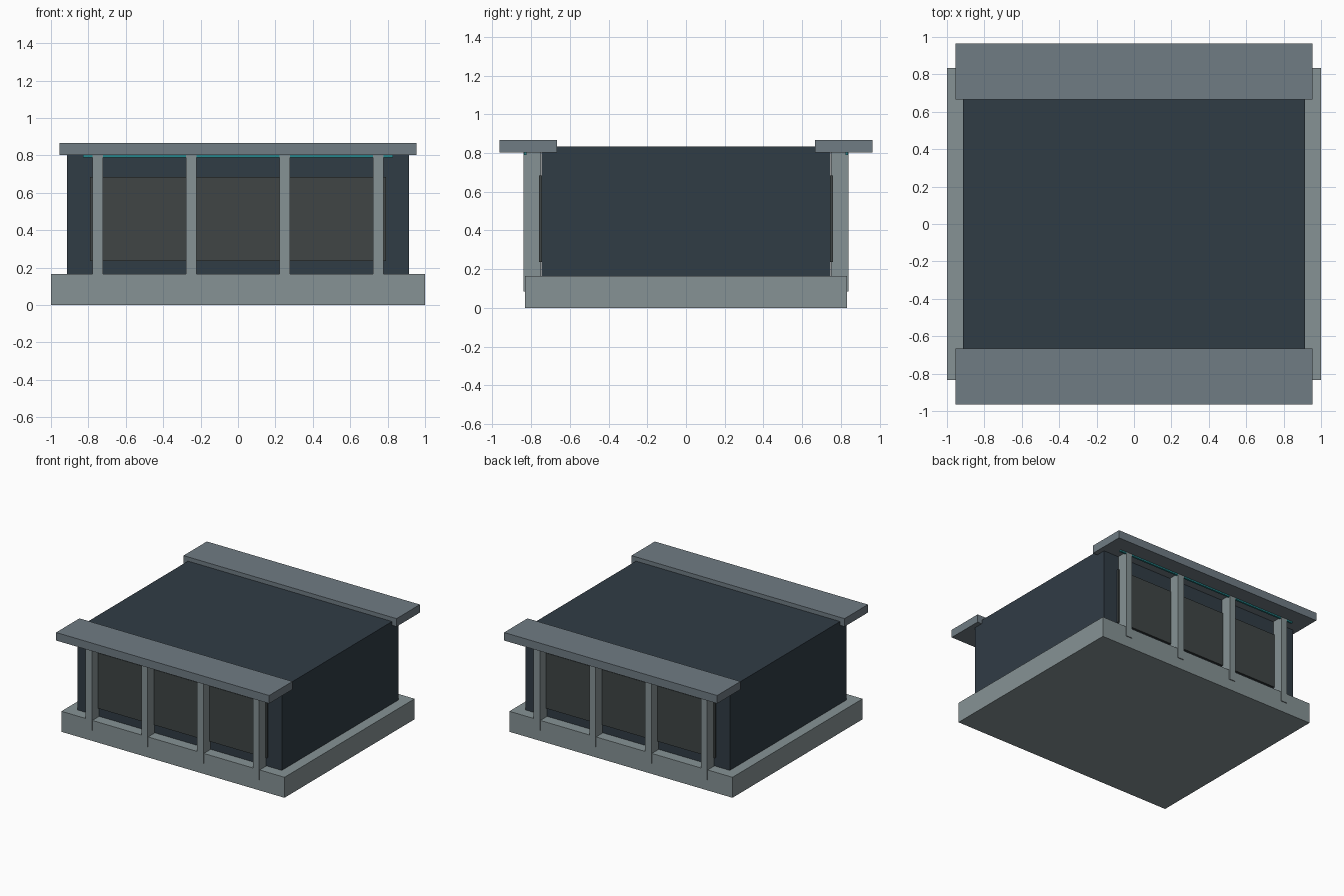
import bpy

if "Cube" in bpy.data.objects:
    bpy.data.objects.remove(bpy.data.objects["Cube"])


def material(name, rgb):
    m = bpy.data.materials.new(name)
    m.diffuse_color = (*rgb, 1.0)
    m.use_nodes = True
    m.node_tree.nodes["Principled BSDF"].inputs["Base Color"].default_value = m.diffuse_color
    return m


STONE = material("pale_stone", (0.24, 0.29, 0.30))
SLATE = material("slate_grey", (0.16, 0.20, 0.23))
WALL = material("dark_wall", (0.03, 0.045, 0.06))
GLASS = material("smoked_glass", (0.05, 0.06, 0.06))
TEAL = material("teal_light", (0.02, 0.25, 0.27))


def box(name, x, y, z, mat):
    """Axis-aligned box from (min, max) ranges."""
    bpy.ops.mesh.primitive_cube_add(size=1, location=[sum(r) / 2 for r in (x, y, z)])
    ob = bpy.context.object
    ob.name = name
    ob.scale = [r[1] - r[0] for r in (x, y, z)]
    bpy.ops.object.transform_apply(location=False, rotation=False, scale=True)
    ob.data.materials.append(mat)
    return ob


# Plinth and main block
box("base_plinth", (-1, 1), (-0.833, 0.833), (0, 0.166), STONE)
box("main_body", (-0.915, 0.915), (-0.746, 0.746), (0.166, 0.833), WALL)

# Matching front and back facades
for side, s in (("front", -1), ("back", 1)):
    def span(a, b):
        return tuple(sorted((s * a, s * b)))

    box(f"{side}_canopy", (-0.955, 0.955), span(0.666, 0.965), (0.802, 0.867), SLATE)
    box(f"{side}_window", (-0.79, 0.79), span(0.735, 0.76), (0.236, 0.684), GLASS)
    box(f"{side}_light_strip", (-0.83, 0.83), span(0.823, 0.838), (0.79, 0.803), TEAL)
    for i in range(4):
        x = -0.75 + 0.5 * i
        box(f"{side}_column_{i + 1}", (x - 0.0275, x + 0.0275), span(0.75, 0.84),
            (0.085, 0.802), STONE)
